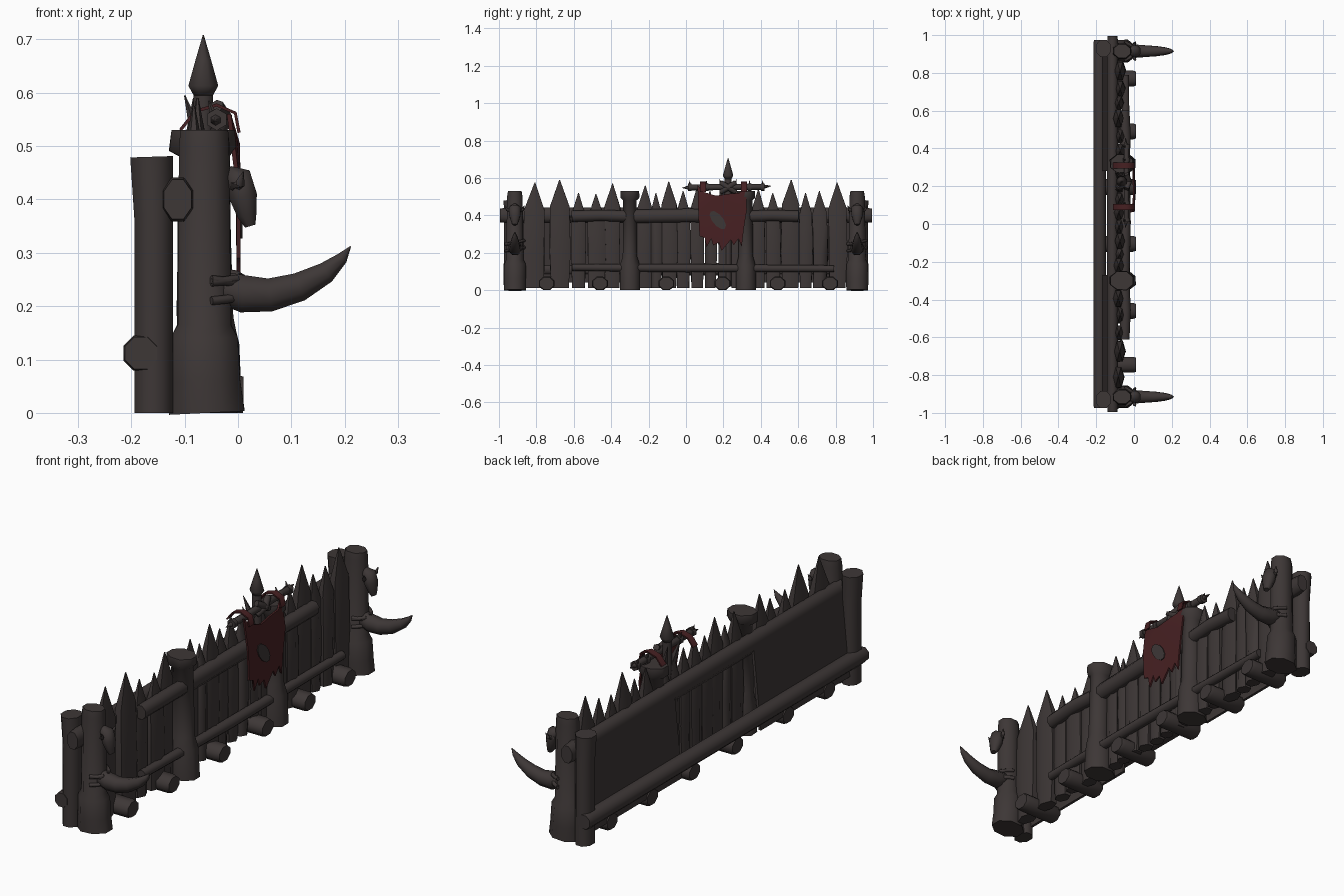
import bpy, bmesh, math, random
from mathutils import Vector

random.seed(4)

def material(name, rgb):
    m = bpy.data.materials.new(name)
    m.diffuse_color = (*rgb, 1)
    return m

WOOD = material("dark wood", (0.047, 0.038, 0.037))
RED = material("dark red cloth", (0.062, 0.0145, 0.016))

def finish(name, bm, mat, angle=62):
    bmesh.ops.recalc_face_normals(bm, faces=bm.faces)
    me = bpy.data.meshes.new(name)
    bm.to_mesh(me)
    bm.free()
    me.materials.append(mat)
    me.shade_smooth()
    me.set_sharp_from_angle(angle=math.radians(angle))
    ob = bpy.data.objects.new(name, me)
    bpy.context.collection.objects.link(ob)
    return ob

def tube(name, pts, radii, n=8, mat=WOOD, jitter=0.0):
    """Loft n-sided rings along a path; a radius is a number or (side, other side)."""
    pts = [Vector(p) for p in pts]
    bm = bmesh.new()
    rings = []
    for i, p in enumerate(pts):
        t = (pts[min(i + 1, len(pts) - 1)] - pts[max(i - 1, 0)]).normalized()
        ref = Vector((1, 0, 0)) if abs(t.y) > 0.8 else Vector((0, 1, 0))
        u = (ref - t * ref.dot(t)).normalized()
        v = t.cross(u)
        a, b = radii[i] if isinstance(radii[i], tuple) else (radii[i], radii[i])
        ring = []
        for k in range(n):
            w = 2 * math.pi * (k + 0.5) / n
            s = (1 + random.uniform(-jitter, jitter)) / math.cos(math.pi / n)
            ring.append(bm.verts.new(p + u * a * s * math.cos(w) + v * b * s * math.sin(w)))
        rings.append(ring)
    for r, q in zip(rings, rings[1:]):
        for k in range(n):
            bm.faces.new((r[k], r[(k + 1) % n], q[(k + 1) % n], q[k]))
    bm.faces.new(rings[0])
    bm.faces.new(rings[-1])
    return finish(name, bm, mat)

def plate(name, outline, xfun, thick, mat):
    """Thin plate from a (y, z) outline, x given by height."""
    bm = bmesh.new()
    f = bm.faces.new([bm.verts.new((xfun(z), y, z)) for y, z in outline])
    ex = bmesh.ops.extrude_face_region(bm, geom=[f])
    vs = [g for g in ex["geom"] if isinstance(g, bmesh.types.BMVert)]
    bmesh.ops.translate(bm, verts=vs, vec=(-thick, 0, 0))
    bmesh.ops.triangulate(bm, faces=[g for g in bm.faces if len(g.verts) > 4])
    return finish(name, bm, mat)

# pickets: centre y, top z, width
PICKETS = [(-.81, .575, .115), (-.675, .59, .11), (-.575, .52, .08), (-.48, .515, .1),
           (-.395, .57, .09), (-.22, .56, .08), (-.16, .52, .06), (-.09, .58, .085),
           (-.015, .53, .075), (.06, .55, .072), (.13, .53, .065), (.20, .53, .065),
           (.27, .53, .065), (.385, .54, .08), (.465, .52, .08), (.56, .59, .095),
           (.64, .52, .07), (.715, .53, .08), (.81, .575, .1)]
for i, (y, top, w) in enumerate(PICKETS):
    r, d, lean = w / 2, 0.021 + w * 0.06, random.uniform(-.008, .008)
    x = -0.078 + random.uniform(-.006, .006)
    tube(f"picket_{i}",
         [(x, y, .012), (x, y + lean, .2), (x, y, top - .06 - w * .75), (x, y - lean * .5, top)],
         [(r * .85, d), (r, d), (r * .95, d * .9), (.002, .002)], 6, jitter=.04)

# middle posts with flared foot and cap
for y in (-.30, .32):
    tube("middle_post", [(-.058, y, 0), (-.058, y, .13), (-.06, y, .18), (-.062, y, .48),
                         (-.065, y, .495), (-.065, y, .53)],
         [(.054, .066), (.053, .06), (.038, .05), (.036, .045), (.05, .063), (.048, .058)],
         8, jitter=.03)

for s in (-1, 1):
    y = .915 * s
    # end post with wide foot
    tube("end_post", [(-.058, y, 0), (-.061, y, .06), (-.064, y, .14), (-.063, y, .165),
                      (-.063, y, .5), (-.063, y, .53)],
         [(.058, .07), (.06, .066), (.057, .063), (.046, .05), (.041, .047), (.036, .044)],
         8, jitter=.02)
    # back post
    tube("back_post", [(-.158, .93 * s, 0), (-.158, .93 * s, .36), (-.162, .93 * s, .48)],
         [(.043, .036), (.042, .036), (.045, .04)], 8)
    # tusk
    tube("tusk", [(-.03, y, .235), (.01, y, .223), (.06, y, .221), (.115, y, .236),
                  (.165, y, .263), (.195, y, .29), (.211, y, .312)],
         [.03, .035, .031, .027, .02, .011, .001], 8)
    # rope bindings round the tusk root
    for dz, tilt in ((-.01, .01), (.008, -.012), (.025, .01)):
        c = [(-.05 + .055 * math.sin(a) ** 2, y + .05 * math.cos(a),
              .23 + dz + tilt * math.cos(a)) for a in [math.pi * j / 8 for j in range(9)]]
        tube("tusk_binding", c, [.007] * 9, 6)
    # horned skull on the post
    tube("skull", [(-.02, y, .45), (.0, y, .44), (.01, y, .405), (.017, y, .37),
                   (.023, y, .35)],
         [(.016, .014), (.03, .026), (.031, .026), (.021, .018), (.013, .01)], 8)
    for q in (-1, 1):
        tube("skull_horn", [(-.004, y + .02 * q, .425), (.004, y + .042 * q, .43),
                            (.010, y + .05 * q, .452)], [.011, .008, .001], 6)

# rails: through upper rail, low back rail, and the front rails
tube("upper_rail", [(-.113, -.995, .40), (-.113, -.95, .40), (-.113, .95, .40), (-.113, .995, .40)],
     [(.026, .037), (.029, .041), (.029, .041), (.026, .037)], 8)
tube("lower_back_rail", [(-.182, -.975, .112), (-.182, -.95, .112), (-.182, .95, .112), (-.182, .975, .112)],
     [(.03, .03), (.033, .033), (.033, .033), (.03, .03)], 8)
for a, b, r in ((-.61, -.3, .03), (-.3, .32, .036), (.32, .6, .03)):
    tube("front_upper_rail", [(-.05, a, .395), (-.045, (a + b) / 2, .40), (-.05, b, .395)],
         [(.026, r), (.028, r), (.026, r)], 8)
tube("front_lower_rail", [(-.045, -.61, .122), (-.04, 0, .118), (-.045, .79, .115)],
     [.018, .022, .018], 8)

# back boards leaning between the back rails, open in the middle
for a, b in ((.28, .90), (-.90, -.27)):
    plate("back_board", [(a, .04), (b, .04), (b, .39), (a, .39)],
          lambda z: -.165 + .1 * (z - .04), .012, WOOD)

# foot logs running front to back
for y in (-.745, -.46, -.105, .195, .49, .77):
    tube("foot_log", [(-.18, y, .036), (-.168, y, .036), (-.005, y, .036), (.01, y, .036)],
         [(.036, .031), (.042, .036), (.042, .036), (.037, .032)], 8)

# standard: spear shaft, spearhead, spiked crossbar, lashings
SY = .225
tube("spear_shaft", [(-.065, SY, .02), (-.065, SY, .61)], [.018, .018], 8)
tube("spear_head", [(-.065, SY, .595), (-.065, SY, .613), (-.065, SY, .66), (-.065, SY, .708)],
     [.018, .028, .015, .001], 8)
tube("crossbar", [(-.045, -.02, .547), (-.04, .03, .55), (-.04, .4, .552), (-.045, .455, .557)],
     [.001, .014, .014, .001], 6)
for y in (.02, .11, .34, .41):
    tube("crossbar_collar", [(-.04, y - .01, .55), (-.04, y + .01, .55)], [.018, .018], 6)
    tube("crossbar_spike", [(-.04, y, .54), (-.055, y, .585)], [.01, .001], 5)
for q in (-1, 1):
    tube("cross_lashing", [(-.04, SY - .04 * q, .525), (-.025, SY, .55), (-.04, SY + .04 * q, .575)],
         [.012, .014, .012], 6)
    tube("lashing_splinter", [(-.07, SY + .03 * q, .5), (-.1, SY + .045 * q, .595)],
         [.014, .001], 5)

# torn banner with a plain grey patch
TORN = [(.062, .56), (.095, .525), (.16, .505), (.225, .515), (.285, .52), (.322, .56),
        (.325, .43), (.308, .32), (.298, .235), (.28, .275), (.255, .24), (.24, .27),
        (.19, .21), (.175, .255), (.145, .24), (.135, .275), (.11, .23), (.10, .28),
        (.072, .29), (.066, .42)]
plate("banner", TORN, lambda z: .005 - max(0, z - .5) * .3, .008, RED)
PATCH = []
for k in range(10):
    w = k * math.pi / 5
    p, q = .06 * math.cos(w), .028 * math.sin(w)
    PATCH.append((.17 + .64 * p + .77 * q, .375 - .77 * p + .64 * q))
plate("banner_patch", PATCH, lambda z: .0085, .005, WOOD)

# red straps over the crossbar
for y in (.09, .31):
    tube("banner_strap", [(.002, y, .525), (-.005, y, .562), (-.04, y, .577), (-.08, y, .565),
                          (-.108, y, .53)], [(.016, .003)] * 5, 4, RED)
